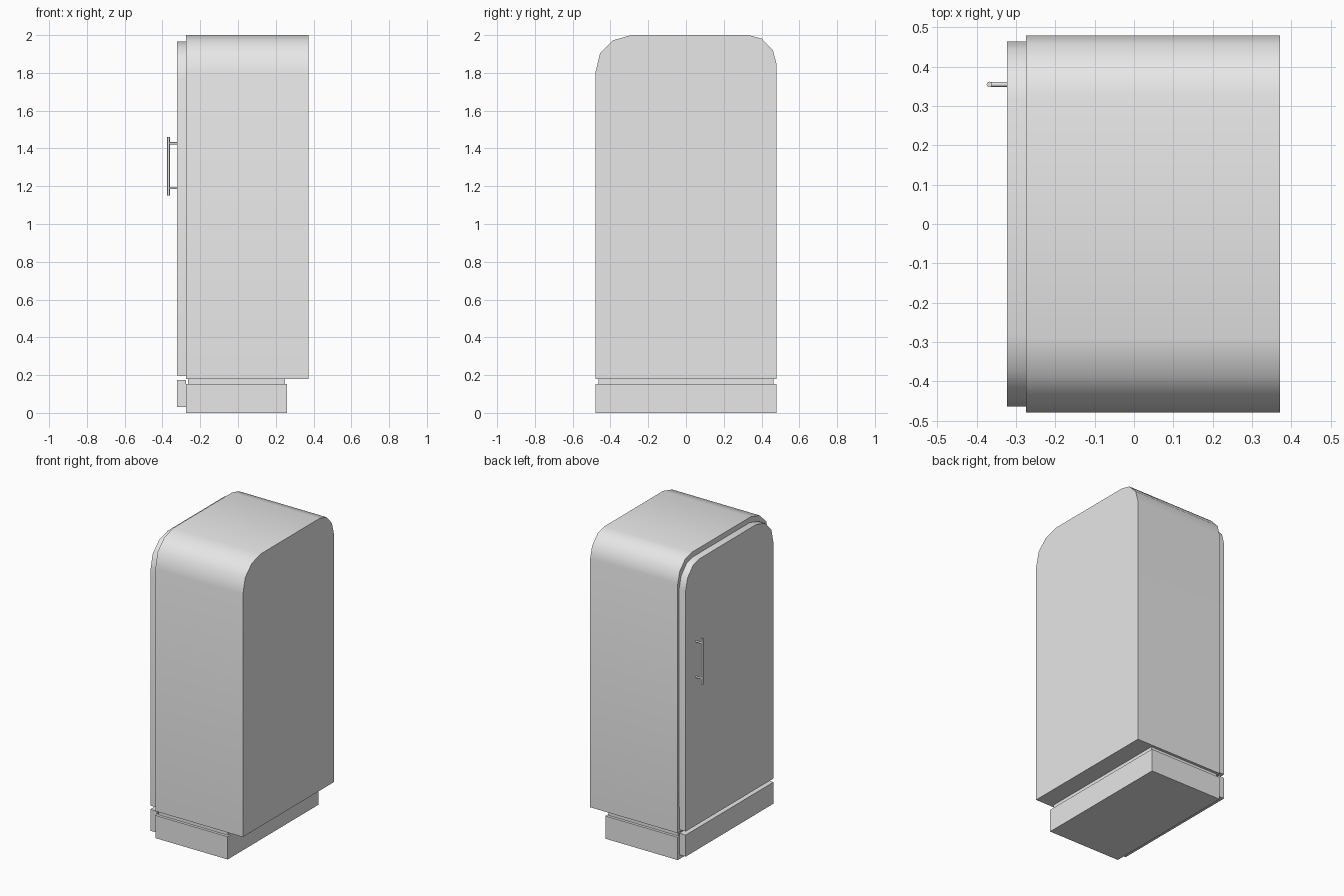
import bpy, bmesh, math
from mathutils import Vector

if "Cube" in bpy.data.objects:
    bpy.data.objects.remove(bpy.data.objects["Cube"])

grey = bpy.data.materials.new("light_grey")
grey.diffuse_color = (0.8, 0.8, 0.8, 1)
grey.use_nodes = True
grey.node_tree.nodes["Principled BSDF"].inputs["Base Color"].default_value = grey.diffuse_color


def finish(bm, name, angle=None):
    bmesh.ops.recalc_face_normals(bm, faces=bm.faces)
    me = bpy.data.meshes.new(name)
    bm.to_mesh(me)
    bm.free()
    me.materials.append(grey)
    ob = bpy.data.objects.new(name, me)
    bpy.context.collection.objects.link(ob)
    if angle:
        bpy.ops.object.select_all(action='DESELECT')
        ob.select_set(True)
        bpy.context.view_layer.objects.active = ob
        bpy.ops.object.shade_smooth_by_angle(angle=math.radians(angle))
    return ob


def extrude_x(name, profile, x0, x1, angle=None):
    """Extrude a closed y-z profile along x."""
    bm = bmesh.new()
    face = bm.faces.new([bm.verts.new((x0, y, z)) for y, z in profile])
    new = bmesh.ops.extrude_face_region(bm, geom=[face], use_keep_orig=True)["geom"]
    bmesh.ops.translate(bm, vec=(x1 - x0, 0, 0),
                        verts=[v for v in new if isinstance(v, bmesh.types.BMVert)])
    return finish(bm, name, angle)


def box(name, x0, x1, half_y, z0, z1):
    return extrude_x(name, [(-half_y, z0), (half_y, z0), (half_y, z1), (-half_y, z1)], x0, x1)


def rod(name, a, b, r):
    a, b = Vector(a), Vector(b)
    bm = bmesh.new()
    bmesh.ops.create_cone(bm, cap_ends=True, segments=12, radius1=r, radius2=r,
                          depth=(b - a).length)
    rot = Vector((0, 0, 1)).rotation_difference(b - a).to_matrix()
    bmesh.ops.rotate(bm, matrix=rot, verts=bm.verts)
    bmesh.ops.translate(bm, vec=(a + b) / 2, verts=bm.verts)
    return finish(bm, name, 40)


# Rounded top outline, slightly different on the two sides
arch = [(0.48, 1.845), (0.46, 1.92), (0.40, 1.982), (0.33, 2.0),
        (-0.29, 2.0), (-0.385, 1.973), (-0.455, 1.905), (-0.48, 1.80)]

# Cabinet
extrude_x("cabinet", [(-0.48, 0.18), (0.48, 0.18)] + arch, -0.275, 0.372, 40)

# Door: same outline, inset
door_arch = [(y * 0.967, z - 0.035) for y, z in arch]
extrude_x("door", [(-0.464, 0.198), (0.464, 0.198)] + door_arch, -0.323, -0.275, 40)

# Plinth, recessed neck and kick panel
box("plinth", -0.275, 0.26, 0.48, 0.0, 0.152)
box("plinth_neck", -0.265, 0.25, 0.462, 0.152, 0.18)
box("kick_panel", -0.323, -0.275, 0.464, 0.03, 0.174)

# Door handle
rod("handle_bar", (-0.368, 0.355, 1.15), (-0.368, 0.355, 1.46), 0.007)
for i, z in enumerate((1.19, 1.427)):
    rod(f"handle_post_{i + 1}", (-0.368, 0.355, z), (-0.32, 0.355, z), 0.006)
